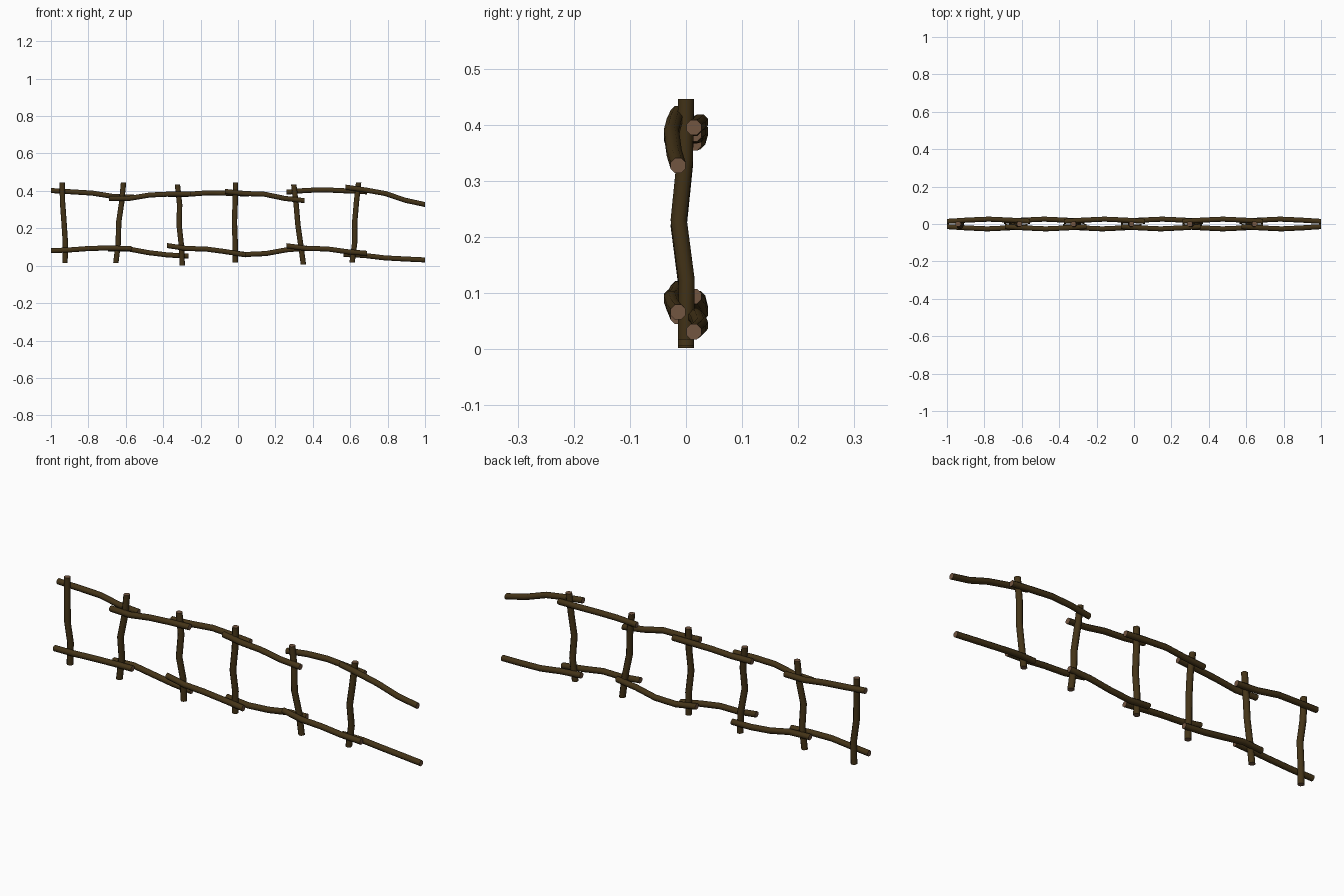
import bpy, bmesh, math
from mathutils import Vector

if "Cube" in bpy.data.objects:
    bpy.data.objects.remove(bpy.data.objects["Cube"])


def material(name, color):
    m = bpy.data.materials.new(name)
    m.diffuse_color = (*color, 1)
    m.use_nodes = True
    m.node_tree.nodes["Principled BSDF"].inputs["Base Color"].default_value = m.diffuse_color
    return m


BARK = material("dark bark", (0.058, 0.034, 0.009))
CUT = material("cut wood", (0.17, 0.092, 0.052))


def branch(name, points, radius, sides=8):
    """Bent round stick through the points, with pale cut ends."""
    pts = [Vector(p) for p in points]
    bm = bmesh.new()
    rings = []
    for i, p in enumerate(pts):
        t = (pts[min(i + 1, len(pts) - 1)] - pts[max(i - 1, 0)]).normalized()
        if i in (0, len(pts) - 1):
            t = Vector((1, 0, 0)) if abs(t.x) > 0.7 else Vector((0, 0, 1))
        u = t.cross(Vector((0, 1, 0))).normalized()
        v = t.cross(u)
        ring = []
        for k in range(sides):
            a = 2 * math.pi * (k + 0.5) / sides
            ring.append(bm.verts.new(p + radius * (math.cos(a) * u + math.sin(a) * v)))
        rings.append(ring)
    for a, b in zip(rings, rings[1:]):
        for k in range(sides):
            n = (k + 1) % sides
            bm.faces.new((a[k], a[n], b[n], b[k])).smooth = True
    for ring in (rings[0], rings[-1]):
        bm.faces.new(ring).material_index = 1
    bmesh.ops.recalc_face_normals(bm, faces=bm.faces)
    me = bpy.data.meshes.new(name)
    bm.to_mesh(me)
    bm.free()
    me.materials.append(BARK)
    me.materials.append(CUT)
    ob = bpy.data.objects.new(name, me)
    bpy.context.collection.objects.link(ob)
    bpy.context.view_layer.objects.active = ob
    for o in bpy.context.selected_objects:
        o.select_set(False)
    ob.select_set(True)
    bpy.ops.object.shade_smooth_by_angle(angle=math.radians(50))
    return ob


# upright posts: x at five heights from bottom to top, bottom z, top z
POSTS = [
    (-0.925, -0.923, -0.930, -0.938, -0.940, 0.015, 0.446),
    (-0.653, -0.640, -0.638, -0.622, -0.612, 0.015, 0.446),
    (-0.298, -0.303, -0.315, -0.312, -0.324, 0.002, 0.435),
    (-0.015, -0.015, -0.019, -0.015, -0.013, 0.017, 0.446),
    (0.350, 0.335, 0.320, 0.311, 0.298, 0.006, 0.435),
    (0.610, 0.624, 0.624, 0.633, 0.645, 0.017, 0.446),
]
POST_Y = (0.0, 0.001, -0.013, -0.002, 0.0)
for i, (*xs, z0, z1) in enumerate(POSTS):
    pts = [(x, y, z0 + (z1 - z0) * k / 4) for k, (x, y) in enumerate(zip(xs, POST_Y))]
    branch(f"post_{i + 1}", pts, 0.0155)

# rail sticks: x start, x end, five heights along the stick
TOP = [
    (-1.00, -0.555, 0.402, 0.395, 0.388, 0.370, 0.367),
    (-0.69, -0.255, 0.360, 0.360, 0.378, 0.383, 0.383),
    (-0.375, 0.060, 0.380, 0.382, 0.390, 0.387, 0.383),
    (-0.07, 0.355, 0.397, 0.386, 0.382, 0.360, 0.348),
    (0.26, 0.690, 0.393, 0.403, 0.405, 0.400, 0.395),
    (0.575, 1.00, 0.420, 0.405, 0.386, 0.350, 0.327),
]
BOTTOM = [
    (-1.00, -0.570, 0.080, 0.085, 0.093, 0.094, 0.092),
    (-0.695, -0.265, 0.090, 0.090, 0.070, 0.057, 0.052),
    (-0.38, 0.040, 0.108, 0.092, 0.089, 0.075, 0.058),
    (-0.07, 0.370, 0.075, 0.060, 0.065, 0.085, 0.094),
    (0.26, 0.690, 0.107, 0.092, 0.090, 0.075, 0.066),
    (0.565, 1.00, 0.060, 0.055, 0.042, 0.036, 0.031),
]
RAIL_Y = (0.014, 0.021, 0.026, 0.021, 0.014)
# sticks alternate between the back and the front of the posts
for label, rail, side in (("top", TOP, 1), ("bottom", BOTTOM, -1)):
    for i, (x0, x1, *zs) in enumerate(rail):
        s = side * (-1) ** i
        pts = [(x0 + (x1 - x0) * k / 4, s * y, z) for k, (y, z) in enumerate(zip(RAIL_Y, zs))]
        branch(f"{label}_rail_{i + 1}", pts, 0.0145)
